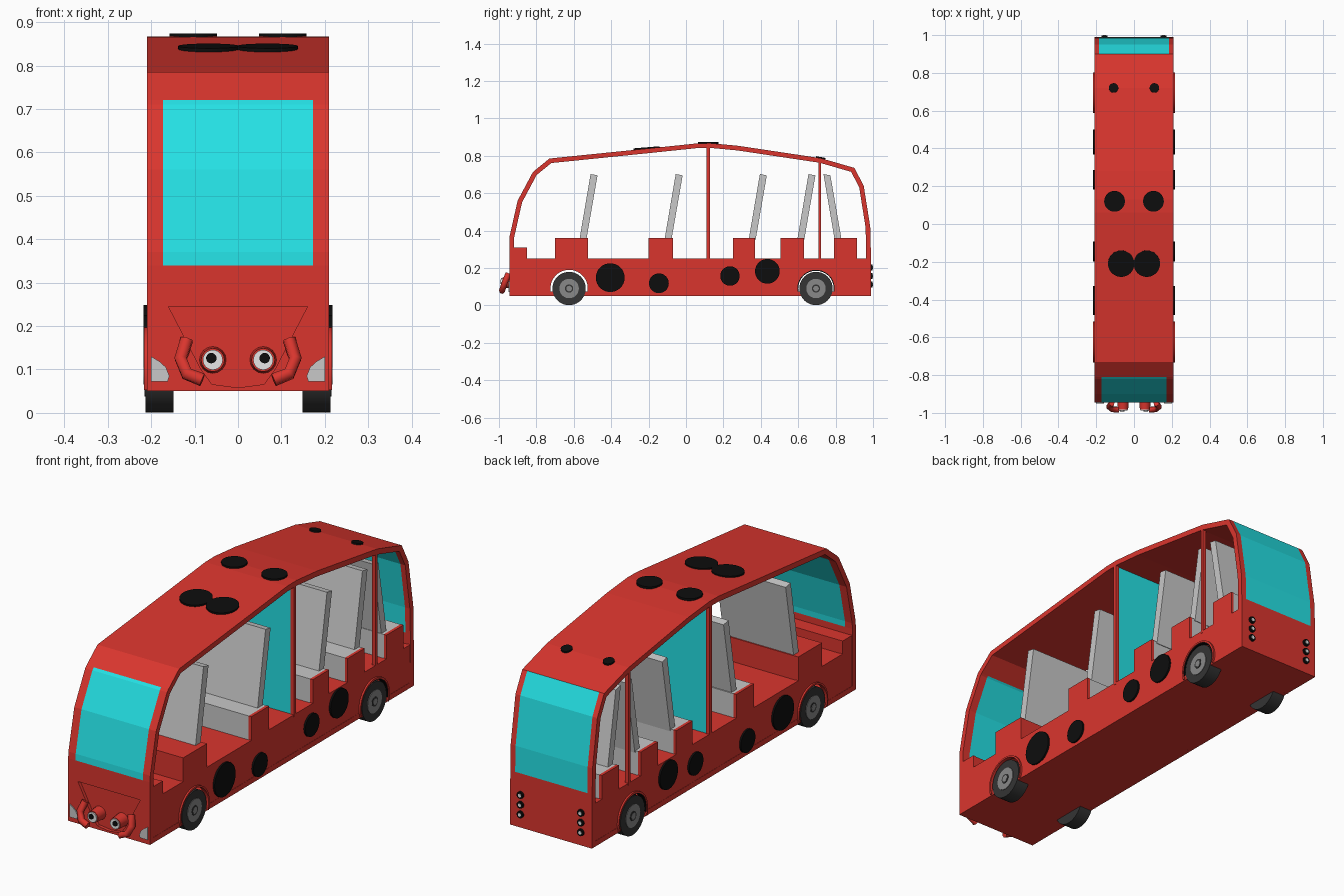
import bpy, bmesh, math
from mathutils import Vector

old = bpy.data.objects.get("Cube")
if old:
    bpy.data.objects.remove(old)


def material(name, r, g, b):
    m = bpy.data.materials.new(name)
    m.use_nodes = True
    m.diffuse_color = (r, g, b, 1)
    m.node_tree.nodes["Principled BSDF"].inputs["Base Color"].default_value = (r, g, b, 1)
    return m


RED = material("red paint", .70, .036, .027)
TEAL = material("teal glass", .018, .75, .78)
GREY = material("seat grey", .58, .58, .58)
BLACK = material("black", .004, .004, .004)
RUBBER = material("tyre rubber", .035, .035, .035)
HUB = material("hub grey", .25, .25, .25)
WHITE = material("white", .85, .85, .85)


def finish(name, bm, *mats):
    mesh = bpy.data.meshes.new(name)
    bm.to_mesh(mesh)
    bm.free()
    for m in mats:
        mesh.materials.append(m)
    ob = bpy.data.objects.new(name, mesh)
    bpy.context.collection.objects.link(ob)
    return ob


def prism(name, pts, start, end, mat, axis="X"):
    """Extrude an outline: (y, z) pairs along X, or (x, z) pairs along Y."""
    bm = bmesh.new()
    place = (lambda a, b: (start, a, b)) if axis == "X" else (lambda a, b: (a, start, b))
    face = bm.faces.new([bm.verts.new(place(a, b)) for a, b in pts])
    new = bmesh.ops.extrude_face_region(bm, geom=[face])["geom"]
    move = Vector((end - start, 0, 0)) if axis == "X" else Vector((0, end - start, 0))
    bmesh.ops.translate(bm, vec=move, verts=[v for v in new if isinstance(v, bmesh.types.BMVert)])
    bmesh.ops.recalc_face_normals(bm, faces=bm.faces)
    return finish(name, bm, mat)


def box(name, x0, x1, y0, y1, z0, z1, mat):
    return prism(name, [(y0, z0), (y1, z0), (y1, z1), (y0, z1)], x0, x1, mat)


def disc(name, centre, direction, r, depth, mat, sides=32, r2=None):
    """Cylinder or cone whose axis runs along direction."""
    bm = bmesh.new()
    bmesh.ops.create_cone(bm, cap_ends=True, segments=sides, radius1=r,
                          radius2=r if r2 is None else r2, depth=depth)
    ob = finish(name, bm, mat)
    ob.location = centre
    ob.rotation_euler = Vector(direction).to_track_quat("Z", "Y").to_euler()
    return ob


def ring(name, x0, x1, y, z, r0, r1, mat, a0=0, a1=180, steps=24):
    """Arched band around a wheel."""
    angs = [math.radians(a0 + (a1 - a0) * i / steps) for i in range(steps + 1)]
    pts = [(y + r1 * math.cos(a), z + r1 * math.sin(a)) for a in angs]
    pts += [(y + r0 * math.cos(a), z + r0 * math.sin(a)) for a in reversed(angs)]
    return prism(name, pts, x0, x1, mat)


# Shell: front, roof, back and underside as one band with glass panes
profile = [(-.945, .05), (-.945, .34), (-.943, .37), (-.9, .56), (-.82, .71), (-.81, .72),
           (-.73, .785), (-.21, .838), (.06, .866), (.13, .867), (.28, .853), (.72, .787),
           (.9, .735), (.95, .64), (.985, .42), (.988, .3), (.99, .05)]
columns = [-.21, -.185, -.173, .173, .185, .21]
bm = bmesh.new()
grid = [[bm.verts.new((x, y, z)) for x in columns] for y, z in profile]
for i in range(len(grid)):
    a, b = grid[i], grid[(i + 1) % len(grid)]
    for j in range(len(columns) - 1):
        face = bm.faces.new((a[j], a[j + 1], b[j + 1], b[j]))
        c = face.calc_center_median()
        windscreen = c.y < -.8 and .34 < c.z < .72 and abs(c.x) < .173
        rear_window = c.y > .9 and .3 < c.z < .735 and abs(c.x) < .185
        face.material_index = int(windscreen or rear_window)
shell = finish("body_shell", bm, RED, TEAL)
solid = shell.modifiers.new("thickness", "SOLIDIFY")
solid.thickness = .025
solid.offset = -1
solid.use_even_offset = True

# Recess in the nose
nose = [(-.16, .245), (.16, .245), (.085, .1), (.06, .066), (0, .058), (-.06, .066), (-.085, .1)]
cutter = prism("nose_cutter", nose, -1, -.915, RED, "Y")
cutter.hide_render = True
cut = shell.modifiers.new("recess", "BOOLEAN")
cut.operation = "DIFFERENCE"
cut.solver = "EXACT"
cut.object = cutter
bpy.context.view_layer.objects.active = shell
for m in ("thickness", "recess"):
    bpy.ops.object.modifier_apply(modifier=m)
bpy.data.objects.remove(cutter)
box("nose_back_panel", -.19, .19, -.93, -.915, .055, .25, RED)

# Side walls with wheel arches and raised seat ends
WHEELS, AXLE = (-.625, .695), .09
bumps = [(-.70, -.525), (-.20, -.07), (.25, .37), (.505, .63), (.79, .915)]
wall = [(-.94, .05)]
for y in WHEELS:
    for k in range(25):
        a = math.radians(203.6 - 227.2 * k / 24)
        wall.append((y + .1 * math.cos(a), AXLE + .1 * math.sin(a)))
wall += [(.985, .05), (.985, .25)]
for y0, y1 in reversed(bumps):
    wall += [(y1, .25), (y1, .36), (y0, .36), (y0, .25)]
wall += [(-.85, .25), (-.85, .31), (-.94, .31)]

box("cabin_floor", -.196, .196, -.93, .97, .235, .248, RED)
box("dashboard", -.196, .196, -.93, -.851, .24, .309, RED)

# Seats: a base and a leaning backrest
leans = [(-.57, -.51), (-.115, -.055), (.335, .395), (.595, .655), (.795, .735)]
for n, ((y0, y1), (low, top)) in enumerate(zip(bumps, leans)):
    box(f"seat_base_{n + 1}", -.196, .196, y0 + .001, y1 - .001, .24, .359, RED if n == 0 else GREY)
    prism(f"seat_back_{n + 1}", [(low, .35), (low + .037, .35), (top + .037, .695), (top, .702)],
          -.18, .18, GREY)

# Partition glass between the middle pillars
box("partition_glass", -.19, .19, .114, .122, .24, .845, TEAL)

spots = [(-.405, .148, .077), (-.145, .118, .053), (.235, .157, .052), (.435, .182, .066)]
for side, s in (("left", 1), ("right", -1)):
    prism(side + "_side_wall", wall, s * .195, s * .209, RED)
    box(side + "_middle_pillar", s * .192, s * .21, .11, .127, .24, .86, RED)
    box(side + "_rear_pillar", s * .192, s * .21, .708, .722, .24, .785, RED)
    for n, (y, z, r) in enumerate(spots):
        disc(f"{side}_spot_{n + 1}", (s * .213, y, z), (s, 0, 0), r, .009, BLACK)

    # Wheels and arches
    for where, y in zip(("front", "rear"), WHEELS):
        name = f"{side}_{where}_"
        disc(name + "tyre", (s * .181, y, AXLE), (s, 0, 0), .089, .064, RUBBER, 40)
        disc(name + "rim", (s * .2135, y, AXLE), (s, 0, 0), .052, .004, HUB, 32)
        disc(name + "hub_ring", (s * .215, y, AXLE), (s, 0, 0), .022, .004, RUBBER, 24)
        disc(name + "hub_cap", (s * .216, y, AXLE), (s, 0, 0), .015, .004, HUB, 24)
        ring(name + "arch", s * .205, s * .217, y, AXLE, .1, .108, RED, -20, 200)
    ring(side + "_rear_arch_trim", s * .19, s * .214, WHEELS[1], AXLE, .095, .104, BLACK, -10, 190)

    # Roof spots laid along the slope
    for n, (x, y, z, r, slope) in enumerate([(.068, -.21, .84, .07, .08), (.103, .12, .869, .055, 0),
                                             (.108, .72, .788, .025, -.19)]):
        disc(f"{side}_roof_spot_{n + 1}", (s * x, y, z), (0, -slope, 1), r, .01, BLACK)

    # Eye stalk, eyeball and pupil
    disc(side + "_eye_stalk", (s * .058, -.948, .122), (0, -1, 0), .032, .068, RED, 16, .027)
    disc(side + "_eye_white", (s * .058, -.984, .122), (0, -1, 0), .023, .008, WHITE, 24)
    disc(side + "_pupil", (s * .0615, -.989, .126), (0, -1, 0), .012, .006, BLACK, 20)

    # Curved cheek made from a bevelled path
    curve = bpy.data.curves.new(side + "_cheek", "CURVE")
    curve.dimensions = "3D"
    curve.bevel_depth = .016
    curve.bevel_resolution = 1
    curve.use_fill_caps = True
    path = [(.118, -.95, .168), (.132, -.968, .125), (.118, -.98, .09), (.082, -.984, .076)]
    spline = curve.splines.new("POLY")
    spline.points.add(len(path) - 1)
    for p, (x, y, z) in zip(spline.points, path):
        p.co = (s * x, y, z, 1)
    curve.materials.append(RED)
    bpy.context.collection.objects.link(bpy.data.objects.new(side + "_cheek", curve))

    # Headlight
    lamp = [(.2, .072), (.2, .13), (.18, .118), (.166, .105), (.158, .085), (.162, .072)]
    prism(side + "_headlight", [(s * x, z) for x, z in lamp], -.95, -.944, GREY, "Y")

    # Tail lights
    for n in range(3):
        z = .112 + .045 * n
        disc(f"{side}_tail_light_{n + 1}", (s * .155, .993, z), (0, 1, 0), .016, .01, BLACK, 20)
        disc(f"{side}_tail_bulb_{n + 1}", (s * .155, .997, z), (0, 1, 0), .008, .006, WHITE, 16)

# Smooth the round parts while keeping their edges sharp
bpy.ops.object.select_all(action="DESELECT")
for ob in bpy.context.collection.objects:
    if ob.type == "MESH" and any(k in ob.name for k in ("tyre", "arch", "spot", "stalk")):
        ob.select_set(True)
        bpy.context.view_layer.objects.active = ob
bpy.ops.object.shade_smooth_by_angle(angle=math.radians(30))
